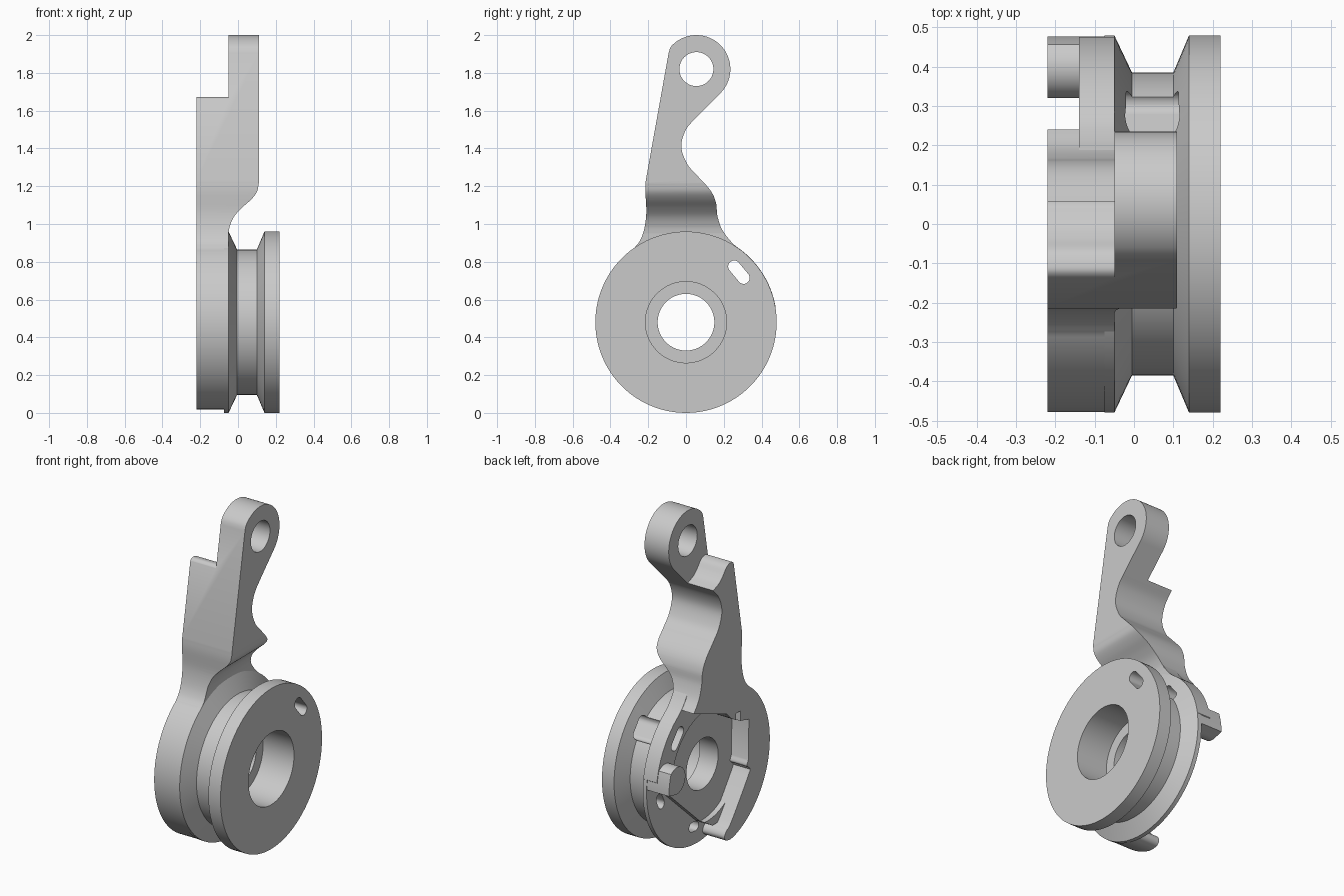
import bpy, bmesh
from math import sin, cos, radians, pi
from mathutils import Vector

if "Cube" in bpy.data.objects:
    bpy.data.objects.remove(bpy.data.objects["Cube"])

AXLE_Z = 0.48
RIM = 0.478
steel = bpy.data.materials.new("light grey metal")
steel.use_nodes = True
GREY = (0.59, 0.59, 0.59, 1)
steel.diffuse_color = GREY
steel.node_tree.nodes["Principled BSDF"].inputs["Base Color"].default_value = GREY


def finish(name, bm):
    bmesh.ops.recalc_face_normals(bm, faces=bm.faces[:])
    mesh = bpy.data.meshes.new(name)
    bm.to_mesh(mesh)
    bm.free()
    obj = bpy.data.objects.new(name, mesh)
    bpy.context.collection.objects.link(obj)
    mesh.materials.append(steel)
    return obj


def prism(name, pts, lo, hi, axis="x"):
    """Extrude a (y, z) outline along x, or an (x, z) outline along y."""
    place = (lambda p, t: (t, p[0], p[1])) if axis == "x" else (lambda p, t: (p[0], t, p[1]))
    bm = bmesh.new()
    face = bm.faces.new([bm.verts.new(place(p, lo)) for p in pts])
    out = bmesh.ops.extrude_face_region(bm, geom=[face])
    verts = [v for v in out["geom"] if isinstance(v, bmesh.types.BMVert)]
    move = Vector(place((0, 0), hi)) - Vector(place((0, 0), lo))
    bmesh.ops.translate(bm, verts=verts, vec=move)
    return finish(name, bm)


def lathe(name, profile, steps=96):
    """Spin a closed (x, radius) profile around the axle."""
    bm = bmesh.new()
    rings = []
    for i in range(steps):
        a = 2 * pi * i / steps
        rings.append([bm.verts.new((x, r * cos(a), AXLE_Z + r * sin(a))) for x, r in profile])
    n = len(profile)
    for i in range(steps):
        a, b = rings[i], rings[(i + 1) % steps]
        for j in range(n):
            k = (j + 1) % n
            bm.faces.new((a[j], a[k], b[k], b[j]))
    return finish(name, bm)


def arc(cy, cz, r, start, end, steps=32):
    angles = [radians(start + (end - start) * i / steps) for i in range(steps + 1)]
    return [(cy + r * cos(a), cz + r * sin(a)) for a in angles]


def circle(cy, cz, r, steps=48):
    return arc(cy, cz, r, 0, 360, steps)[:-1]


def spline(pts, steps=6):
    """Smooth curve through a few points."""
    p = [Vector(q) for q in pts]
    p = [2 * p[0] - p[1]] + p + [2 * p[-1] - p[-2]]
    out = []
    for a, b, c, d in zip(p, p[1:], p[2:], p[3:]):
        for i in range(steps):
            t = i / steps
            out.append(tuple(0.5 * (2 * b + (c - a) * t + (2 * a - 5 * b + 4 * c - d) * t * t
                                    + (3 * b - a - 3 * c + d) * t ** 3)))
    return out + [tuple(p[-2])]


def capsule(a, b, r):
    """Outline of a slot between two points."""
    a, b = Vector(a), Vector(b)
    ang = Vector((1, 0)).angle_signed(b - a) * -180 / pi
    return arc(b.x, b.y, r, ang - 90, ang + 90, 12) + arc(a.x, a.y, r, ang + 90, ang + 270, 12)


def cut(obj, *cutters):
    for c in cutters:
        c.hide_render = True
        mod = obj.modifiers.new("cut", "BOOLEAN")
        mod.operation, mod.solver, mod.object = "DIFFERENCE", "EXACT", c
        bpy.context.view_layer.objects.active = obj
        bpy.ops.object.modifier_apply(modifier=mod.name)


# Grooved wheel with stepped bore and thin back flange
wheel = lathe("grooved_wheel", [
    (-0.075, 0.15), (-0.075, 0.48), (-0.05, 0.48), (-0.005, 0.385), (0.1, 0.385),
    (0.14, 0.48), (0.22, 0.48), (0.22, 0.215), (0.015, 0.215), (0.015, 0.15)])

# Hub plate behind the flange, flaring up into the arm
flare = spline([(0.285, 0.867), (0.25, 0.895), (0.215, 0.935), (0.188, 0.975)])
hub = prism("hub_plate", arc(0, AXLE_Z, 0.481, 9, 53, 24) + flare + [(0.1, 0.975), (0.1, 0.9)]
            + arc(0, AXLE_Z, 0.46, 100, 235, 40) + [(-0.05, 0.1), (0.02, 0.143)], -0.14, -0.05)

# Lever arm and the raised rim that runs down the front side
back_edge = spline([(0.24, 0.9), (0.195, 0.96), (0.167, 1.04), (0.158, 1.115), (0.128, 1.18),
                    (0.056, 1.26), (0.005, 1.32), (-0.025, 1.41), (0.0, 1.5), (0.06, 1.57)])
eye = arc(0.055, 1.82, 0.18, -45, 130, 40) + [(-0.076, 1.944), (-0.086, 1.927), (-0.092, 1.905)]
front_edge = spline([(-0.213, 1.23), (-0.215, 1.17), (-0.21, 1.06), (-0.222, 0.97),
                     (-0.246, 0.908), (-0.28, 0.867)])
rim = arc(0, AXLE_Z, RIM, 127, 254, 40)
foot = spline([(-0.1, 0.018), (-0.065, 0.026), (-0.05, 0.05), (-0.065, 0.08), (-0.115, 0.12),
               (-0.275, 0.335), (-0.29, 0.37), (-0.275, 0.385), (-0.262, 0.4), (-0.275, 0.43)], 4)
inner = [(-0.28, 0.67), (-0.2, 0.69), (-0.2, 0.75), (-0.16, 0.75), (-0.16, 0.71),
         (-0.11, 0.74), (-0.07, 0.78)]
arm = prism("lever_arm", back_edge + eye + front_edge + rim + foot + inner, -0.22, 0.11)

# Cutters that shape the arm
under = spline([(-0.05, 0.95), (-0.043, 0.99), (-0.02, 1.04), (0.02, 1.085),
                (0.07, 1.13), (0.1, 1.17), (0.11, 1.215)])
underside = prism("underside_cutter", [(-0.05, -0.2)] + under + [(0.3, 1.215), (0.3, -0.2)],
                  -0.8, 0.8, "y")
step_line = spline([(-0.145, 1.64), (-0.132, 1.664), (-0.11, 1.673), (-0.07, 1.66),
                    (-0.035, 1.62), (0.0, 1.59), (0.055, 1.567)])
step = prism("step_cutter", [(-0.4, 1.64)] + step_line + [(0.5, 1.567), (0.5, 2.2), (-0.4, 2.2)],
             -0.4, -0.05)
eye_hole = prism("eye_cutter", circle(0.055, 1.82, 0.09), -0.4, 0.4)
cut(arm, underside, step, eye_hole)

# Lug on the back side, rounded inward and flush with the rim outward
lug = prism("stop_lug", arc(0.4, 0.56, 0.08, 60, 290, 32) + arc(0, AXLE_Z, 0.477, 2, 17, 8),
            -0.22, -0.06)

# Bore, shallow hub recess, through slot and blind slots
bore = prism("bore_cutter", circle(0, AXLE_Z, 0.15, 96), -0.4, 0)
recess = prism("recess_cutter", circle(0, AXLE_Z, 0.335, 96), -0.4, -0.108)
slot = prism("slot_cutter", capsule((0.255, 0.775), (0.305, 0.715), 0.032), -0.4, 0.4)
blind = [prism("blind_slot_cutter", capsule(a, b, 0.028), -0.4, -0.02)
         for a, b in [((0.36, 0.4), (0.34, 0.36)), ((0.05, 0.11), (0.015, 0.105))]]
cut(hub, bore, recess, slot)
cut(wheel, slot, *blind)

for helper in [underside, step, eye_hole, bore, recess, slot] + blind:
    bpy.data.objects.remove(helper)

for part in (wheel, hub, arm, lug):
    bpy.ops.object.select_all(action="DESELECT")
    part.select_set(True)
    bpy.context.view_layer.objects.active = part
    bpy.ops.object.shade_smooth_by_angle(angle=radians(30))
